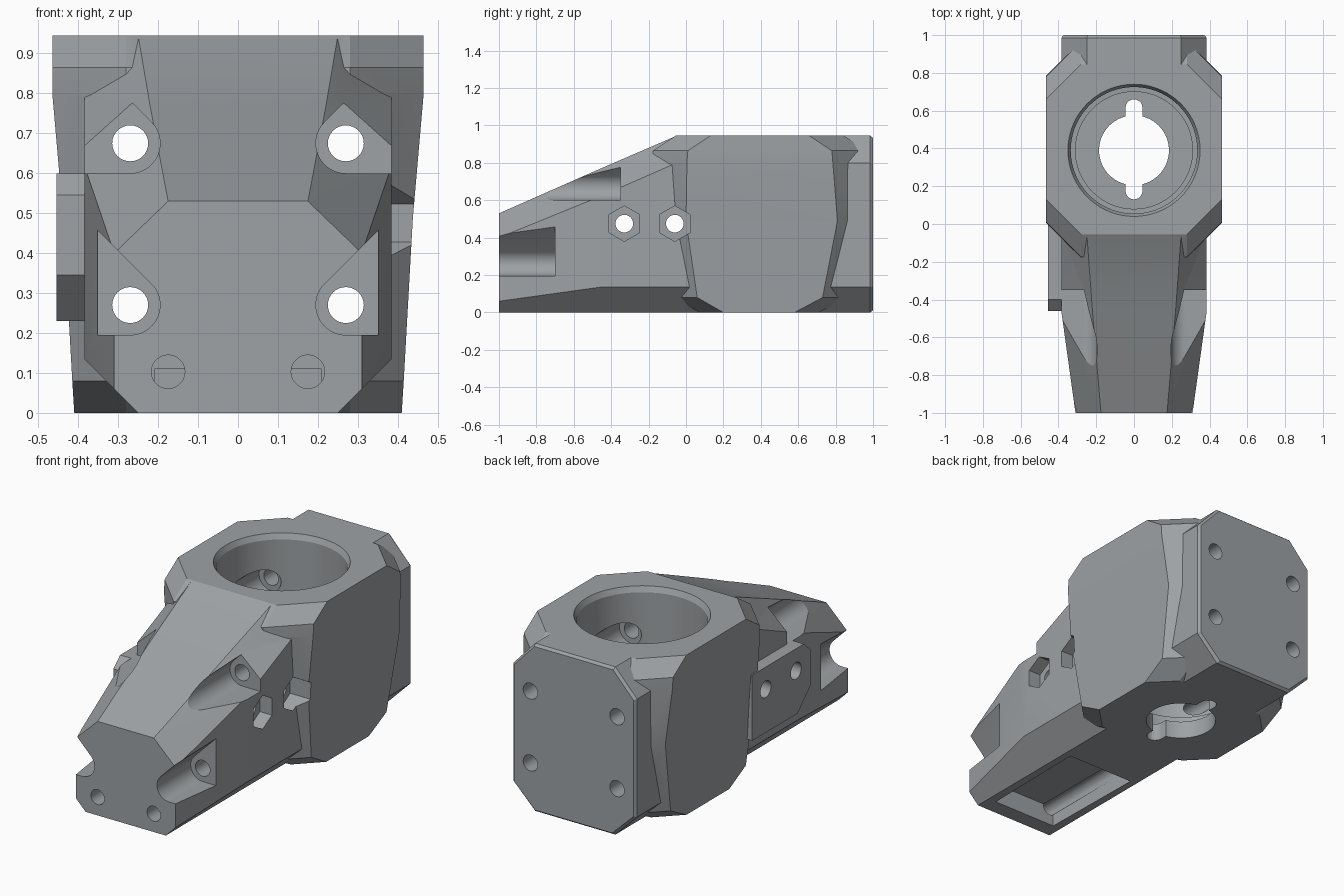
import bpy, bmesh, math
from mathutils import Matrix, Vector

if "Cube" in bpy.data.objects:
    bpy.data.objects.remove(bpy.data.objects["Cube"])

grey = bpy.data.materials.new("matte_grey")
grey.diffuse_color = (0.34, 0.36, 0.375, 1)
grey.use_nodes = True
grey.node_tree.nodes["Principled BSDF"].inputs["Base Color"].default_value = grey.diffuse_color


def finish(bm, name):
    bmesh.ops.triangulate(bm, faces=bm.faces[:])
    bmesh.ops.recalc_face_normals(bm, faces=bm.faces[:])
    me = bpy.data.meshes.new(name)
    bm.to_mesh(me)
    bm.free()
    ob = bpy.data.objects.new(name, me)
    bpy.context.collection.objects.link(ob)
    me.materials.append(grey)
    return ob


def loft(name, rings):
    """Skin closed rings of equal length and cap both ends."""
    bm = bmesh.new()
    vs = [[bm.verts.new(p) for p in r] for r in rings]
    n = len(vs[0])
    for a, b in zip(vs, vs[1:]):
        for i in range(n):
            j = (i + 1) % n
            bm.faces.new((a[i], a[j], b[j], b[i]))
    bm.faces.new(vs[0])
    bm.faces.new(vs[-1])
    return finish(bm, name)


def prism(name, pts, a, b, axis):
    """Extrude a 2D outline from a to b along x, y or z."""
    put = {'x': lambda p, t: (t, p[0], p[1]),
           'y': lambda p, t: (p[0], t, p[1]),
           'z': lambda p, t: (p[0], p[1], t)}[axis]
    return loft(name, [[put(p, t) for p in pts] for t in (a, b)])


def circle(cx, cy, r, n=40, start=0.0):
    return [(cx + r * math.cos(start + 2 * math.pi * i / n),
             cy + r * math.sin(start + 2 * math.pi * i / n)) for i in range(n)]


def boolean(target, other, op):
    m = target.modifiers.new(op.lower(), 'BOOLEAN')
    m.operation, m.object, m.solver = op, other, 'EXACT'
    bpy.context.view_layer.objects.active = target
    bpy.ops.object.modifier_apply(modifier=m.name)
    bpy.data.objects.remove(other)


def cut(other):
    boolean(body, other, 'DIFFERENCE')


# tapering eight-sided core: y, then the right half of the section
def section(y, half):
    pts = half + [(-x, z) for x, z in reversed(half)]
    return [(x, y, z) for x, z in pts]


full = [(.25, 0), (.385, .135), (.385, .80), (.25, .945)]
inset = [(.24, .012), (.373, .14), (.373, .795), (.245, .933)]
body = loft("bracket_body", [
    section(-1, [(.25, 0), (.31, .06), (.31, .40), (.175, .53)]),
    section(-.46, [(.25, 0), (.385, .135), (.385, .62), (.22, .768)]),
    section(-.05, full), section(.985, full), section(1, inset)])

# wide faceted cheeks: z, half width, front and rear edge of the outer face
rings = []
for z, w, f, b in [(0, .41, .2, .58), (.08, .415, .06, .73), (.49, .438, 0, .81),
                   (.80, .465, .005, .785), (.865, .465, .01, .78), (.945, .465, .13, .66)]:
    d = w - .28
    half = [(.28, f - d), (w, f), (w, b), (.28, b + d)]
    rings.append([(x, y, z) for x, y in half + [(-x, y) for x, y in reversed(half)]])
boolean(body, loft("cheeks", rings), 'UNION')

# mounting pad on the left
pad = [(-.46, .345), (-.46, .545), (-.40, .60), (.06, .60), (.06, .23), (-.345, .23)]
boolean(body, prism("side_pad", pad, -.455, -.30, 'x'), 'UNION')

# stepped round bore with a bevelled rim
bore = [(.10, .31), (.20, .31), (.201, .335), (.915, .335), (.945, .35), (1.1, .35)]
cut(loft("bore", [[(x, y, z) for x, y in circle(0, .39, r, 72)] for z, r in bore]))

# floor opening and its two key slots
cut(prism("floor_hole", circle(0, .39, .185, 56), -.1, .3, 'z'))
key = ([(.045 * math.cos(t), .615 + .045 * math.sin(t))
        for t in [math.pi * i / 10 for i in range(11)]] +
       [(.045 * math.cos(t), .175 + .045 * math.sin(t))
        for t in [math.pi + math.pi * i / 10 for i in range(11)]])
cut(prism("key_slots", key, -.1, .3, 'z'))

# long bolt holes, open nose slots and dowel holes on both sides
for s in (1, -1):
    for z, end in ((.675, -.35), (.27, -.70)):
        cut(prism("bolt_hole", circle(s * .27, z, .045, 32), -1.2, 1.2, 'y'))
        arc = [(.27 + .075 * math.cos(t), z + .075 * math.sin(t))
               for t in [math.radians(135 + 135 * i / 14) for i in range(15)]]
        slot = arc + [(.6, z - .075), (.6, z + .436)]
        cut(prism("nose_slot", [(s * x, h) for x, h in slot], -1.2, end, 'y'))
    cut(prism("bore_relief", circle(s * .27, .675, .075, 32), .10, .68, 'y'))
    cut(prism("dowel_hole", circle(s * .175, .103, .042, 28), -1.1, -.30, 'y'))

# cross bolts with hexagonal nut pockets on the right
for y in (-.33, -.06):
    cut(prism("cross_hole", circle(y, .475, .047, 32), -.7, .7, 'x'))
    cut(prism("nut_pocket", circle(y, .475, .095, 6, math.pi / 6), .31, .7, 'x'))

# shallow pocket under the nose
pocket = [(-.20, -.91), (.20, -.91), (.21, -.28), (-.21, -.28)]
cut(prism("belly_pocket", pocket, -.1, .11, 'z'))

bpy.ops.object.select_all(action='DESELECT')
body.select_set(True)
bpy.context.view_layer.objects.active = body
bpy.ops.object.shade_smooth_by_angle(angle=math.radians(14))
